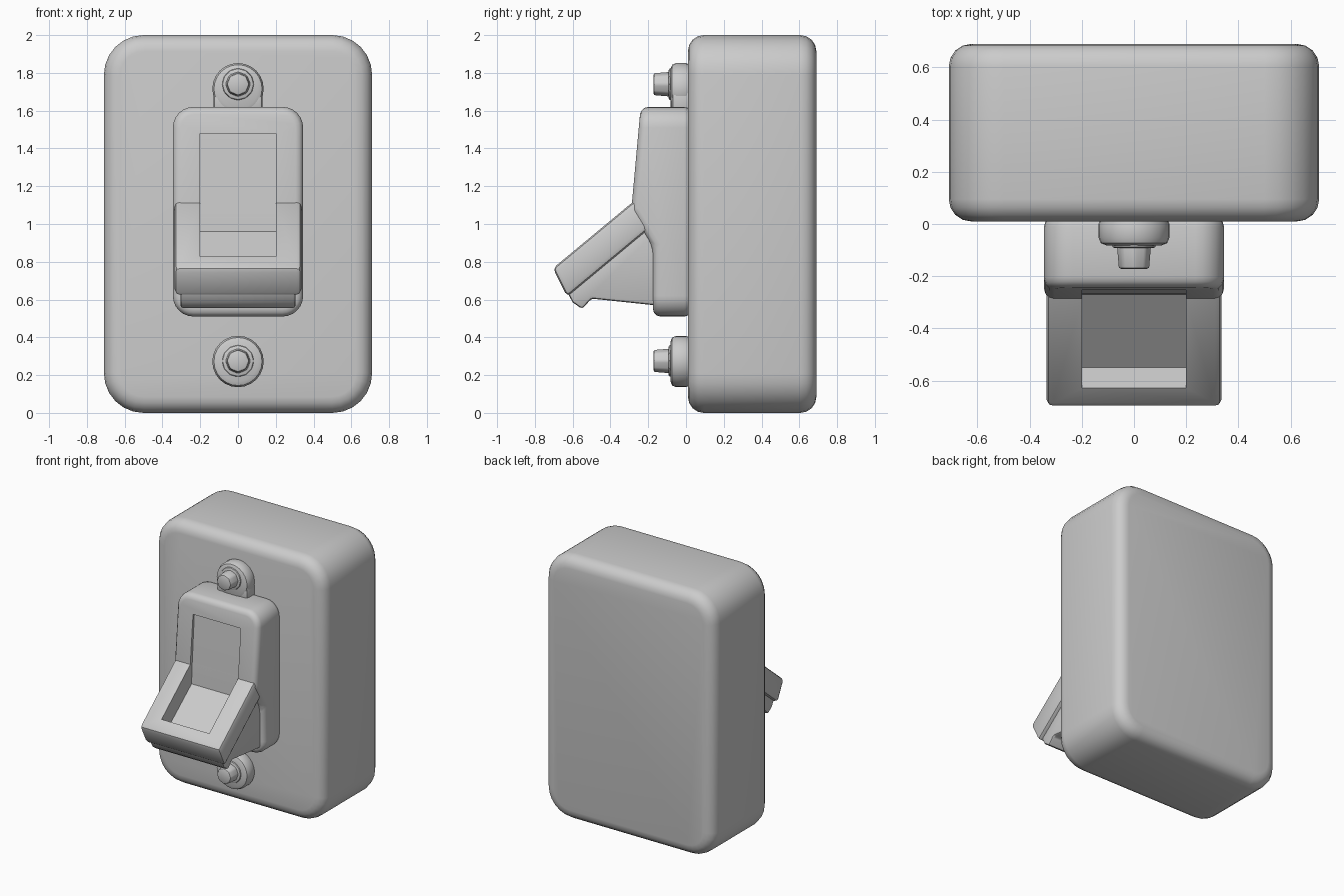
import bpy, bmesh
from math import radians, pi
from mathutils import Matrix

if "Cube" in bpy.data.objects:
    bpy.data.objects.remove(bpy.data.objects["Cube"])


def finish(name, bm, bevel=0.0, segs=3, cutter=None):
    bmesh.ops.recalc_face_normals(bm, faces=bm.faces)
    me = bpy.data.meshes.new(name)
    bm.to_mesh(me)
    bm.free()
    ob = bpy.data.objects.new(name, me)
    bpy.context.collection.objects.link(ob)
    if bevel:
        m = ob.modifiers.new("Bevel", 'BEVEL')
        m.width, m.segments = bevel, segs
        m.limit_method, m.angle_limit = 'ANGLE', radians(28)
        m.use_clamp_overlap = False
    if cutter:
        m = ob.modifiers.new("Pocket", 'BOOLEAN')
        m.operation, m.object, m.solver = 'DIFFERENCE', cutter, 'EXACT'
    # bake the modifiers into the mesh
    dg = bpy.context.evaluated_depsgraph_get()
    ob.data = bpy.data.meshes.new_from_object(ob.evaluated_get(dg))
    ob.modifiers.clear()
    bpy.ops.object.select_all(action='DESELECT')
    ob.select_set(True)
    bpy.context.view_layer.objects.active = ob
    bpy.ops.object.shade_smooth_by_angle(angle=radians(32))
    return ob


def prism(name, profile, half, corner=0.0, **kw):
    """Side profile of (y, z) points, widened to x = +-half."""
    bm = bmesh.new()
    face = bm.faces.new([bm.verts.new((-half, y, z)) for y, z in profile])
    ext = bmesh.ops.extrude_face_region(bm, geom=[face])
    new = [v for v in ext['geom'] if isinstance(v, bmesh.types.BMVert)]
    bmesh.ops.translate(bm, verts=new, vec=(2 * half, 0, 0))
    if corner:
        # round the four outline corners seen from the front
        zs = (min(p[1] for p in profile), max(p[1] for p in profile))
        edges = [e for e in bm.edges
                 if abs(e.verts[0].co.x - e.verts[1].co.x) < 1e-5
                 and any(all(abs(v.co.z - z) < 1e-5 for v in e.verts) for z in zs)]
        bmesh.ops.bevel(bm, geom=edges, offset=corner, segments=6,
                        profile=0.5, affect='EDGES')
    return finish(name, bm, **kw)


def disc(name, z, radius, y0, y1, sides, bevel, tip=None):
    bm = bmesh.new()
    rot = Matrix.Translation((0, (y0 + y1) / 2, z)) @ Matrix.Rotation(pi / 2, 4, 'X')
    bmesh.ops.create_cone(bm, cap_ends=True, segments=sides, radius1=radius,
                          radius2=tip or radius, depth=abs(y1 - y0), matrix=rot)
    return finish(name, bm, bevel=bevel, segs=2)


# Wall box
prism("wall_box", [(0.01, 0), (0.01, 2), (0.69, 2), (0.69, 0)], 0.71,
      corner=0.21, bevel=0.085, segs=4)

# Cutter for the recessed panel and the toggle pocket
cutter = prism("pocket_cutter", [(-0.237, 1.48), (-0.266, 1.06), (-0.27, 0.96),
                                 (-0.55, 0.735), (-0.635, 0.835),
                                 (-0.80, 1.03), (-0.80, 1.48)], 0.2)
cutter.hide_render = True

# Switch base plate
prism("switch_base", [(0.03, 0.51), (-0.175, 0.51), (-0.175, 0.88),
                      (-0.29, 1.07), (-0.24, 1.62), (0.03, 1.62)], 0.345,
      corner=0.11, bevel=0.04, cutter=cutter)

# Toggle lever: slanted frame and the narrower skirt under it
prism("toggle_frame", [(-0.265, 1.13), (-0.13, 1.03), (-0.63, 0.615), (-0.705, 0.765)],
      0.335, bevel=0.025, segs=2, cutter=cutter)
prism("toggle_skirt", [(-0.12, 1.0), (-0.30, 0.97), (-0.64, 0.66), (-0.60, 0.585),
                       (-0.55, 0.55), (-0.50, 0.605), (-0.12, 0.565)],
      0.305, bevel=0.015, segs=2, cutter=cutter)
bpy.data.objects.remove(cutter)

# Mounting lugs and screws above and below
for label, lug_z, screw_z in (("upper", 1.716, 1.74), ("lower", 0.272, 0.275)):
    disc(label + "_lug", lug_z, 0.136, 0.03, -0.082, 24, 0.03)
    disc(label + "_screw_collar", screw_z, 0.085, -0.06, -0.092, 12, 0.01)
    disc(label + "_screw", screw_z, 0.07, -0.05, -0.172, 8, 0.01, tip=0.06)

# Tab joining the upper lug to the base
prism("upper_tab", [(0.03, 1.58), (-0.076, 1.58), (-0.076, 1.71), (0.03, 1.71)],
      0.13, bevel=0.02, segs=2)
